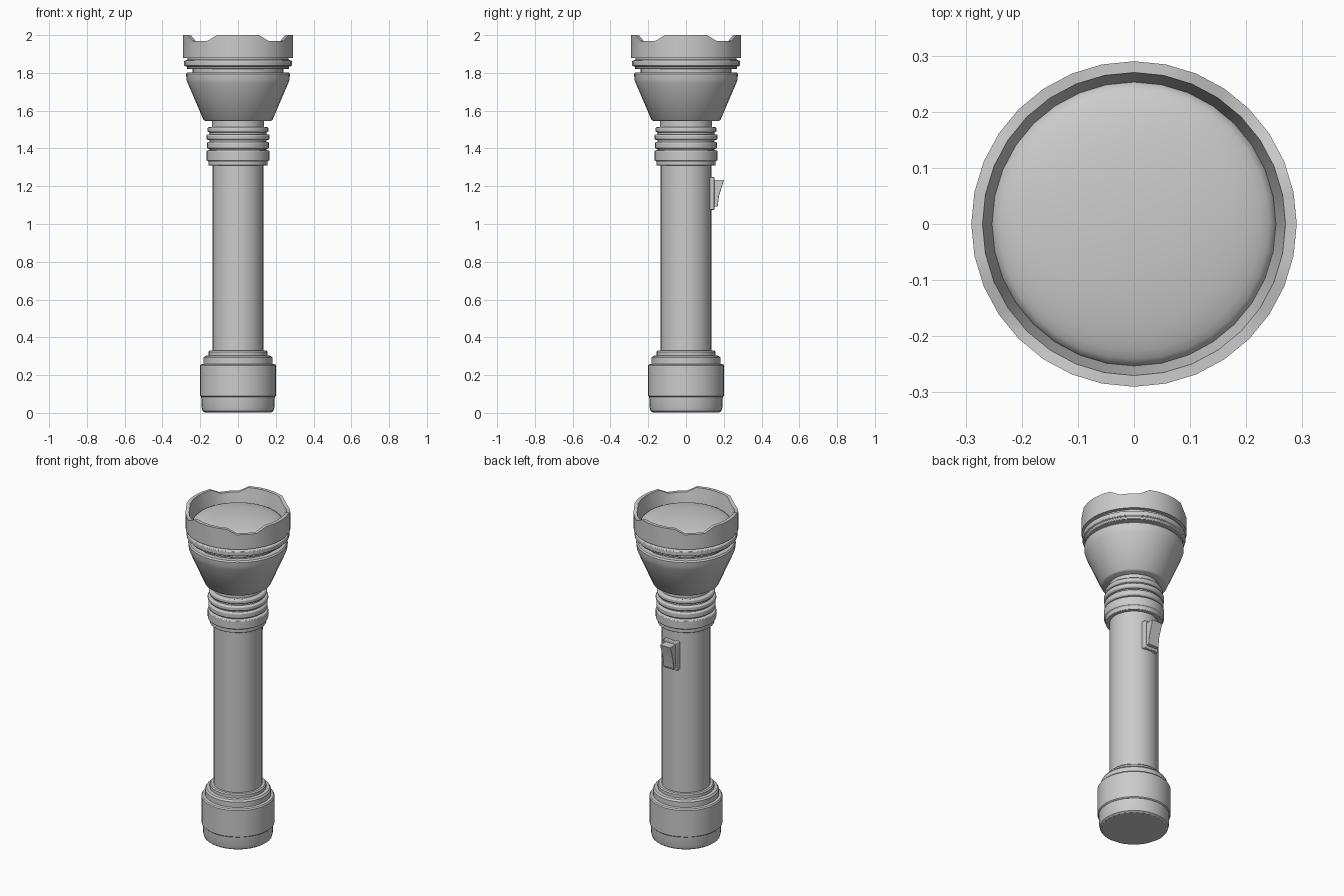
import bpy, bmesh, math

if "Cube" in bpy.data.objects:
    bpy.data.objects.remove(bpy.data.objects["Cube"])

SIDES = 32


def finish(name, bm, bevel=0.0, angle=35):
    bmesh.ops.remove_doubles(bm, verts=bm.verts, dist=1e-5)
    bmesh.ops.recalc_face_normals(bm, faces=bm.faces)
    me = bpy.data.meshes.new(name)
    bm.to_mesh(me)
    bm.free()
    ob = bpy.data.objects.new(name, me)
    bpy.context.collection.objects.link(ob)
    if bevel:
        m = ob.modifiers.new("soft_edges", 'BEVEL')
        m.width, m.segments = bevel, 2
        m.limit_method, m.angle_limit = 'ANGLE', math.radians(35)
    bpy.ops.object.select_all(action='DESELECT')
    ob.select_set(True)
    bpy.context.view_layer.objects.active = ob
    bpy.ops.object.shade_smooth_by_angle(angle=math.radians(angle))
    return ob


def lathe(name, profile, bevel=0.0, loop=False, height=None):
    """Spin (radius, z) points round z; height(i, j, z) may reshape a rim."""
    bm = bmesh.new()
    rings = []
    for j, (r, z) in enumerate(profile):
        ring = []
        for i in range(SIDES):
            a = 2 * math.pi * i / SIDES
            zz = height(i, j, z) if height else z
            ring.append(bm.verts.new((r * math.cos(a), r * math.sin(a), zz)))
        rings.append(ring)
    pairs = list(zip(rings, rings[1:]))
    if loop:
        pairs.append((rings[-1], rings[0]))
    else:
        bm.faces.new(rings[0])
        bm.faces.new(rings[-1])
    for a, b in pairs:
        for i in range(SIDES):
            k = (i + 1) % SIDES
            bm.faces.new((a[i], a[k], b[k], b[i]))
    return finish(name, bm, bevel)


# Tail cap and its stepped collar
lathe("tail_cap", [(0.178, 0.003), (0.188, 0.01), (0.193, 0.03), (0.195, 0.088)])
lathe("tail_grip", [(0.196, 0.085), (0.202, 0.09), (0.202, 0.25), (0.196, 0.257),
                    (0.182, 0.26), (0.182, 0.292), (0.174, 0.302), (0.156, 0.304),
                    (0.156, 0.323), (0.15, 0.329)])

# Handle tube
lathe("handle_tube", [(0.135, 0.30), (0.135, 1.33)])

# Ribbed neck between the handle and the head
lathe("neck_collar", [(0.157, 1.31), (0.157, 1.333), (0.167, 1.337),
                      (0.167, 1.387), (0.150, 1.392)], 0.003)
lathe("neck_core", [(0.150, 1.38), (0.150, 1.505), (0.138, 1.51), (0.138, 1.56)])
for n, (z0, z1, r) in enumerate([(1.398, 1.435, 0.164), (1.445, 1.475, 0.167),
                                 (1.485, 1.513, 0.161)]):
    lathe(f"neck_ring_{n + 1}", [(r, z0), (r, z1)], 0.008)

# Flared head with its ring groove
lathe("head_cone", [(0.172, 1.545), (0.183, 1.552), (0.266, 1.745), (0.273, 1.765),
                    (0.275, 1.793), (0.269, 1.802)])
lathe("head_core", [(0.242, 1.78), (0.242, 1.885)])
lathe("head_ring", [(0.270, 1.821), (0.270, 1.833), (0.285, 1.837),
                    (0.285, 1.864), (0.268, 1.869), (0.268, 1.885)], 0.003)


# Bezel with four scalloped notches on the diagonals
def notch(i, j, z):
    if j not in (2, 3):
        return z
    return z - 0.03 if i % 8 in (3, 4, 5) else z


lathe("notched_bezel", [(0.235, 1.88), (0.29, 1.88), (0.29, 2.0), (0.27, 2.0),
                        (0.253, 1.905), (0.235, 1.905)], loop=True, height=notch)

# Domed lens
steps = 10
lathe("lens", [(0.253 * math.cos(t), 1.905 + 0.05 * math.sin(t))
               for t in (math.pi / 2 * s / steps * 0.98 for s in range(steps + 1))])


# Switch: side outline (y, z) extruded across x
def extrude_x(name, outline, half, bevel):
    bm = bmesh.new()
    left = [bm.verts.new((-half, y, z)) for y, z in outline]
    right = [bm.verts.new((half, y, z)) for y, z in outline]
    bm.faces.new(left)
    bm.faces.new(right)
    for i in range(len(outline)):
        k = (i + 1) % len(outline)
        bm.faces.new((left[i], left[k], right[k], right[i]))
    return finish(name, bm, bevel)


extrude_x("switch_plate", [(0.12, 1.075), (0.15, 1.075), (0.15, 1.248), (0.12, 1.248)],
          0.047, 0.004)
extrude_x("switch_rocker", [(0.14, 1.09), (0.168, 1.093), (0.175, 1.15),
                            (0.201, 1.233), (0.14, 1.233)], 0.035, 0.002)
